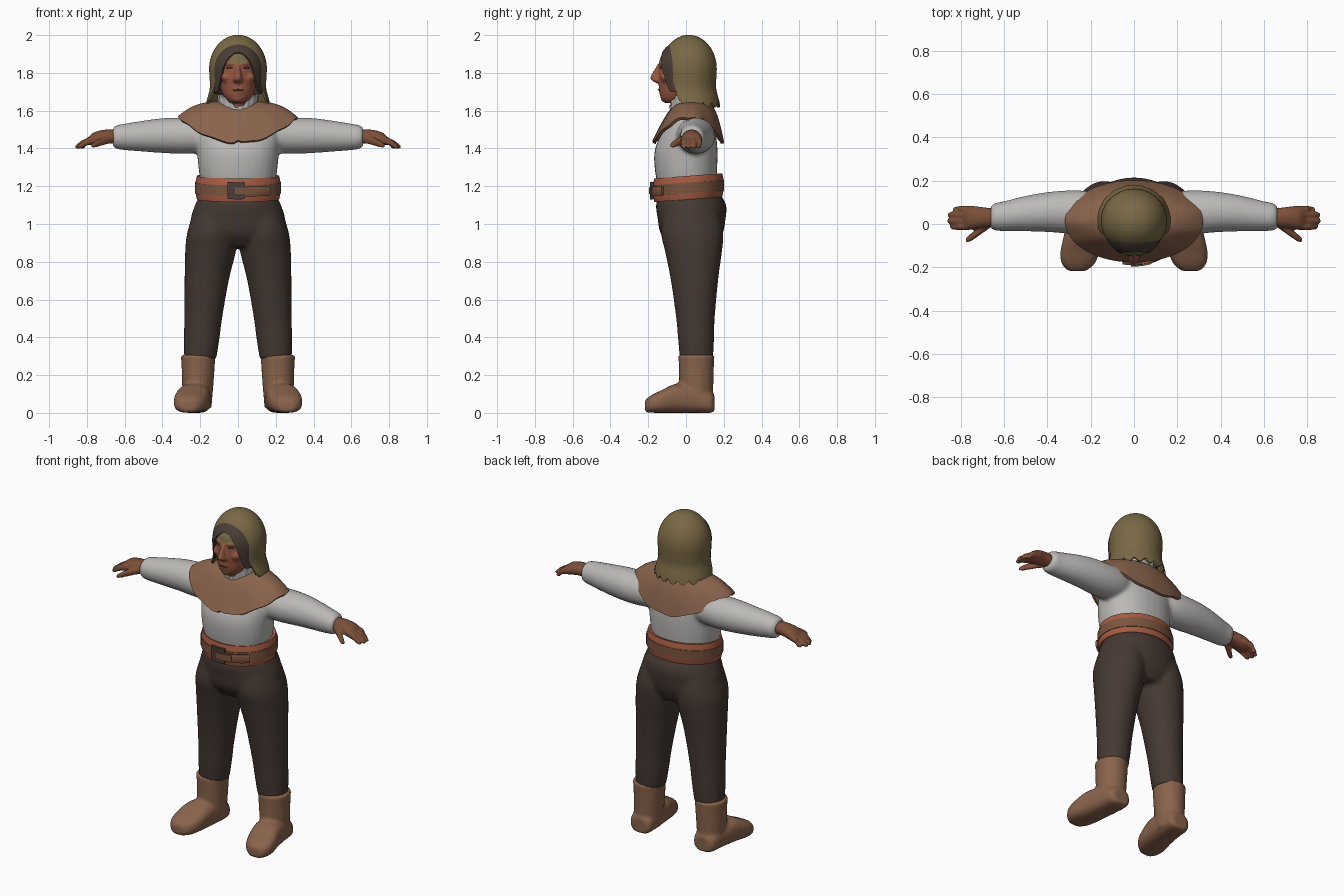
import bpy, bmesh, math
from math import sin, cos, pi, radians


def material(name, r, g, b):
    m = bpy.data.materials.new(name)
    m.diffuse_color = (r, g, b, 1)
    return m


WHITE = material("off white cloth", .50, .49, .47)
TROUSER = material("dark brown cloth", .06, .041, .032)
LEATHER = material("tan leather", .25, .125, .072)
BELT = material("belt brown", .20, .09, .048)
SASH = material("rust red cloth", .38, .105, .057)
OLIVE = material("olive cloth", .19, .14, .06)
SKIN = material("ruddy skin", .31, .098, .055)
HAND = material("weathered brown skin", .20, .078, .040)
DARK = material("dark lining", .07, .047, .037)


def spline(st, k=5):
    """Smoothly interpolate a short list of cross-section stations."""
    out = []
    for i in range(len(st) - 1):
        p0, p1, p2, p3 = st[max(i - 1, 0)], st[i], st[i + 1], st[min(i + 2, len(st) - 1)]
        for j in range(k):
            t = j / k
            out.append([.5 * (2 * b + (c - a) * t + (2 * a - 5 * b + 4 * c - d) * t * t
                              + (3 * b - a - 3 * c + d) * t ** 3)
                        for a, b, c, d in zip(p0, p1, p2, p3)])
    return out + [list(st[-1])]


def loft(bm, st, axis=2, side=1, n=32, e=2.0):
    """Stations: position on axis, two centre values, two radii."""
    rings = []
    for t, cu, cv, ru, rv in spline(st):
        ring = []
        for i in range(n):
            c, s = cos(2 * pi * i / n), sin(2 * pi * i / n)
            p = [cu + ru * math.copysign(abs(c) ** (2 / e), c),
                 cv + rv * math.copysign(abs(s) ** (2 / e), s)]
            p.insert(axis, t)
            ring.append(bm.verts.new((p[0] * side, p[1], p[2])))
        rings.append(ring)
    for a, b in zip(rings, rings[1:]):
        for i in range(n):
            bm.faces.new((a[i], a[(i + 1) % n], b[(i + 1) % n], b[i]))
    bm.faces.new(rings[0])
    bm.faces.new(rings[-1])


def sheet(bm, f, nu, nv, a0=0, a1=2 * pi):
    """Grid surface f(angle, t); the seam is welded when the object is finished."""
    g = [[bm.verts.new(f(a0 + (a1 - a0) * i / nu, j / nv)) for j in range(nv + 1)]
         for i in range(nu + 1)]
    for i in range(nu):
        for j in range(nv):
            bm.faces.new((g[i][j], g[i + 1][j], g[i + 1][j + 1], g[i][j + 1]))


def finish(name, bm, mats, rule=None, voxel=0, solid=0):
    bmesh.ops.remove_doubles(bm, verts=bm.verts, dist=.0003)
    bmesh.ops.recalc_face_normals(bm, faces=bm.faces)
    me = bpy.data.meshes.new(name)
    bm.to_mesh(me)
    bm.free()
    ob = bpy.data.objects.new(name, me)
    bpy.context.collection.objects.link(ob)
    if solid:
        m = ob.modifiers.new("thickness", 'SOLIDIFY')
        m.thickness, m.offset = solid, 0
    if voxel:
        m = ob.modifiers.new("blend", 'REMESH')
        m.mode, m.voxel_size = 'VOXEL', voxel
        m = ob.modifiers.new("soften", 'SMOOTH')
        m.iterations, m.factor = 4, .5
    me = bpy.data.meshes.new_from_object(ob.evaluated_get(bpy.context.evaluated_depsgraph_get()))
    ob.modifiers.clear()
    ob.data = me
    me.materials.clear()
    for m in mats:
        me.materials.append(m)
    for p in me.polygons:
        p.material_index = rule(p) if rule else 0
    me.shade_smooth()
    me.set_sharp_from_angle(angle=radians(50))
    return ob


def table(pts, x):
    for (x0, y0), (x1, y1) in zip(pts, pts[1:]):
        if x <= x1:
            return y0 + (y1 - y0) * (x - x0) / (x1 - x0)
    return pts[-1][1]


# Boots: shaft plus foot
for side, label in ((1, "left"), (-1, "right")):
    bm = bmesh.new()
    loft(bm, [(.03, .215, .06, .075, .08), (.15, .213, .055, .083, .09),
              (.25, .211, .055, .088, .093), (.307, .211, .055, .092, .096)], 2, side)
    loft(bm, [(.15, .215, .05, .045, .045), (.13, .217, .055, .07, .055), (.05, .222, .07, .08, .07),
              (-.05, .235, .077, .088, .077), (-.13, .25, .06, .09, .06),
              (-.185, .258, .047, .075, .046), (-.217, .262, .036, .04, .032)], 1, side, e=2.7)
    finish(label + "_boot", bm, [LEATHER], voxel=.01)

# Trousers: hips and two legs blended together
bm = bmesh.new()
loft(bm, [(.88, 0, .04, .19, .12), (.95, 0, .03, .25, .165), (1.03, 0, .03, .25, .18),
          (1.10, 0, .027, .228, .186), (1.16, 0, .02, .2, .16)])
for side in (1, -1):
    loft(bm, [(.285, .2, .055, .085, .088), (.40, .192, .053, .095, .096), (.5, .184, .05, .1, .102),
              (.7, .166, .045, .117, .125), (.85, .146, .04, .134, .15),
              (.95, .135, .033, .135, .165), (1.05, .12, .03, .12, .15)], 2, side)
finish("trousers", bm, [TROUSER], voxel=.012)

# Shirt: torso and sleeves blended together
bm = bmesh.new()
loft(bm, [(1.18, 0, .005, .19, .15), (1.28, 0, 0, .207, .164), (1.38, 0, 0, .217, .167),
          (1.46, 0, .01, .222, .15), (1.53, 0, .02, .205, .122), (1.58, 0, .03, .15, .09),
          (1.61, 0, .025, .1, .08)], e=2.2)
for side in (1, -1):
    loft(bm, [(.1, .04, 1.47, .08, .08), (.2, .05, 1.47, .1, .095), (.3, .055, 1.467, .1, .096),
              (.4, .055, 1.468, .092, .092), (.5, .048, 1.465, .082, .082),
              (.6, .036, 1.461, .069, .07), (.645, .033, 1.46, .063, .062),
              (.662, .031, 1.46, .05, .05)], 0, side)
finish("shirt", bm, [WHITE], voxel=.012)

# Hands: palm, four fingers and thumb, brown on the back and ruddy underneath
for side, label in ((1, "left"), (-1, "right")):
    bm = bmesh.new()
    loft(bm, [(.63, .03, 1.462, .04, .036), (.7, .03, 1.463, .048, .037),
              (.76, .03, 1.452, .055, .034), (.79, .03, 1.44, .05, .022)], 0, side)
    for y, tip in ((.068, .835), (.042, .86), (.014, .862), (-.012, .85)):
        loft(bm, [(.74, y, 1.452, .015, .02), (.8, y, 1.436, .0165, .02),
                  (tip - .02, y, 1.416, .015, .016), (tip, y, 1.406, .008, .008)], 0, side, 16)
    loft(bm, [(.66, .005, 1.452, .02, .022), (.71, -.03, 1.44, .02, .022),
              (.755, -.063, 1.422, .018, .017), (.778, -.076, 1.412, .008, .008)], 0, side, 16)
    finish(label + "_hand", bm, [HAND, SKIN], lambda p: int(p.normal.z < -.3), voxel=.006)


# Sash, belt, strap end and buckle as curved bands round the waist (angle 0 = front)
def band(name, mat, r, z0, z1, solid, a0=0, a1=2 * pi, bulge=0):
    def f(a, t):
        g = r + bulge * sin(pi * t)
        y = .012 - (g - .038) * cos(a)
        return (g * sin(a), y, z0 + (z1 - z0) * t + .08 * (y + .17))
    bm = bmesh.new()
    sheet(bm, f, max(8, int(72 * (a1 - a0) / (2 * pi))), 8, a0, a1)
    finish(name, bm, [mat], solid=solid)


band("sash", SASH, .208, 1.118, 1.238, .02, bulge=.009)
band("belt", BELT, .22, 1.148, 1.205, .016)
band("strap_end", BELT, .231, 1.148, 1.196, .014, .03, .8, .004)
band("buckle", DARK, .233, 1.132, 1.222, .016, -.23, .15)
band("buckle_tongue", BELT, .24, 1.160, 1.195, .012, -.06, .34)


# Shoulder cape: rounded at the sides and back, straighter in front
def cape(a, t):
    front = max(0, cos(a))
    x, y = sin(a), -cos(a)
    rx, ry = .1 + .213 * t, .085 + .097 * t
    top = 1.64 - .035 * front ** 2
    hem = 1.428 + .132 * x * x + .012 * max(0, 1 - abs(a - pi * 2 * round(a / (2 * pi))) / .08) \
        + .004 * sin(11 * a)
    return (rx * x, .012 + ry * y, top + (hem - top) * t ** (1.2 + 1.3 * (1 - front)))


bm = bmesh.new()
sheet(bm, cape, 96, 14)
finish("shoulder_cape", bm, [LEATHER], solid=.016)


# Frilled shirt collar, open at the front
def collar(a, t):
    v = max(0, cos(a)) ** 6
    top = 1.68 - .06 * v + .006 * sin(16 * a)
    r = .094 + .008 * t + .003 * sin(16 * a) * t
    return (r * sin(a), .015 - .95 * r * cos(a), 1.57 + (top - 1.57) * t)


bm = bmesh.new()
sheet(bm, collar, 96, 6)
finish("shirt_collar", bm, [WHITE], solid=.01)


# Hood and its dark lining: domes whose lower edge follows the face opening
def hood(name, mat, top, rx, ry, cy, edge, flare, scallop):
    def f(a, t):
        th = math.degrees(min(a, 2 * pi - a))
        zb = table(edge, th)
        if th > 75:
            zb -= scallop * abs(sin(radians((th - 75) * 8.57)))
        z = top - (top - zb) * t * t
        h = top - 1.82
        if z > 1.82:
            g = math.sqrt(max(0, 1 - ((z - 1.82) / h) ** 2))
        else:
            g = table([(1.6, flare), (1.64, flare - .03), (1.72, .96), (1.78, .985), (1.82, 1)], z)
        return (rx * g * sin(a), cy - ry * g * cos(a), z)
    bm = bmesh.new()
    sheet(bm, f, 144, 24)
    finish(name, bm, [mat], solid=.012)


hood("hood", OLIVE, 1.995, .147, .142, .015,
     [(0, 1.945), (12, 1.94), (25, 1.92), (36, 1.885), (43, 1.85), (55, 1.75), (70, 1.655),
      (78, 1.645), (180, 1.645)], 1.14, .028)
hood("hood_lining", DARK, 1.972, .134, .145, -.002,
     [(0, 1.905), (12, 1.9), (24, 1.875), (34, 1.83), (43, 1.76), (55, 1.70), (180, 1.68)], .97, 0)

# Head and neck; the forehead is covered by an olive cloth
bm = bmesh.new()
loft(bm, [(1.55, 0, .015, .07, .07), (1.72, 0, .015, .065, .07)])
loft(bm, [(1.64, 0, -.075, .035, .035), (1.66, 0, -.058, .062, .072), (1.69, 0, -.04, .082, .1),
          (1.73, 0, -.02, .097, .124), (1.78, 0, -.01, .106, .138), (1.85, 0, -.005, .11, .138),
          (1.9, 0, 0, .1, .125), (1.95, 0, 0, .05, .06)])
# Nose, cheeks, chin and lips
loft(bm, [(1.845, 0, -.135, .012, .016), (1.81, 0, -.148, .014, .024), (1.775, 0, -.155, .022, .034),
          (1.757, 0, -.15, .026, .028), (1.745, 0, -.14, .012, .014)], n=16)
loft(bm, [(1.645, 0, -.105, .02, .016), (1.66, 0, -.112, .03, .022), (1.68, 0, -.11, .02, .018)], n=16)
loft(bm, [(1.698, 0, -.125, .02, .012), (1.71, 0, -.13, .034, .017), (1.722, 0, -.128, .022, .014)], n=16)
for side in (1, -1):
    loft(bm, [(1.745, .055, -.1, .02, .02), (1.775, .058, -.108, .032, .028),
              (1.8, .06, -.105, .02, .02)], 2, side, 16)
    loft(bm, [(.012, -.135, 1.845, .012, .008), (.05, -.122, 1.85, .018, .01),
              (.085, -.085, 1.84, .012, .008)], 0, side, 16)
finish("head", bm, [SKIN, OLIVE], lambda p: int(p.center.z > 1.853), voxel=.006)

# Eyes and mouth line
bm = bmesh.new()
for side in (1, -1):
    loft(bm, [(.03, -.136, 1.826, .006, .003), (.045, -.132, 1.828, .007, .006),
              (.06, -.121, 1.826, .006, .003)], 0, side, 12)
loft(bm, [(-.026, -.137, 1.709, .005, .002), (0, -.145, 1.711, .005, .003),
          (.026, -.137, 1.709, .005, .002)], 0, 1, 12)
finish("eyes_and_mouth", bm, [DARK])
